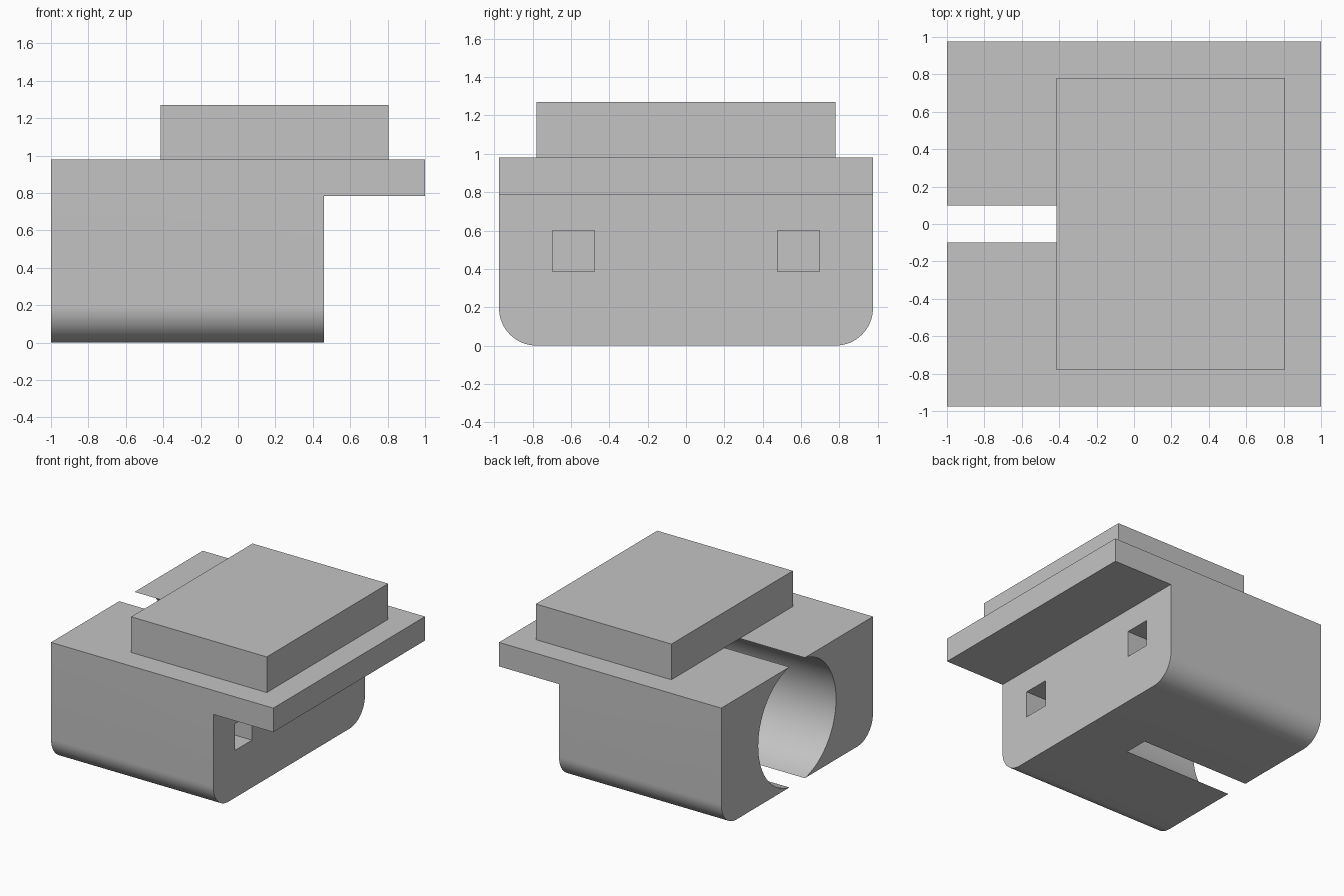
import bpy, bmesh, math

if "Cube" in bpy.data.objects:
    bpy.data.objects.remove(bpy.data.objects["Cube"], do_unlink=True)

grey = bpy.data.materials.new("plain grey")
grey.use_nodes = True
color = (0.55, 0.55, 0.55, 1)
grey.diffuse_color = color
for node in grey.node_tree.nodes:
    if node.type == 'BSDF_PRINCIPLED':
        node.inputs["Base Color"].default_value = color


def prism(name, outline, x0, x1):
    """Extrude a (y, z) outline along x."""
    bm = bmesh.new()
    face = bm.faces.new([bm.verts.new((x0, y, z)) for y, z in outline])
    ext = bmesh.ops.extrude_face_region(bm, geom=[face])
    moved = [v for v in ext["geom"] if isinstance(v, bmesh.types.BMVert)]
    bmesh.ops.translate(bm, verts=moved, vec=(x1 - x0, 0, 0))
    bmesh.ops.recalc_face_normals(bm, faces=bm.faces)
    mesh = bpy.data.meshes.new(name)
    bm.to_mesh(mesh)
    bm.free()
    mesh.materials.append(grey)
    obj = bpy.data.objects.new(name, mesh)
    bpy.context.collection.objects.link(obj)
    return obj


def box(name, x0, x1, y0, y1, z0, z1):
    return prism(name, [(y0, z0), (y1, z0), (y1, z1), (y0, z1)], x0, x1)


def arc(cy, cz, r, start, end, steps):
    angles = [math.radians(start + (end - start) * i / steps) for i in range(steps + 1)]
    return [(cy + r * math.cos(a), cz + r * math.sin(a)) for a in angles]


def select(obj):
    bpy.ops.object.select_all(action='DESELECT')
    obj.select_set(True)
    bpy.context.view_layer.objects.active = obj


def cut(target, cutter):
    cutter.hide_render = True
    mod = target.modifiers.new("cut", 'BOOLEAN')
    mod.operation = 'DIFFERENCE'
    mod.solver = 'EXACT'
    mod.object = cutter
    select(target)
    bpy.ops.object.modifier_apply(modifier=mod.name)
    bpy.data.objects.remove(cutter, do_unlink=True)


# Block with rounded lower edges
HALF, TOP, R = 0.975, 0.98, 0.195
outline = arc(-HALF + R, R, R, 180, 270, 16) + arc(HALF - R, R, R, 270, 360, 16)
body = prism("body", outline + [(HALF, TOP), (-HALF, TOP)], -1, 1)

# Space below the overhanging lip
cut(body, box("lip_cutter", 0.46, 1.2, -1.2, 1.2, -0.2, 0.785))

# Round blind bore that breaks through top and bottom as narrow slots
cut(body, prism("bore_cutter", arc(0, TOP / 2, 0.5, 0, 360, 120)[:-1], -1.2, -0.02))

# Square blind sockets under the lip
for side in (-1, 1):
    y0, y1 = sorted((side * 0.477, side * 0.695))
    cut(body, box("socket_cutter", 0.16, 0.6, y0, y1, 0.385, 0.6))

# Raised plate on top
plate = box("top_plate", -0.415, 0.805, -0.78, 0.78, TOP, 1.27)

select(body)
bpy.ops.object.shade_smooth_by_angle(angle=math.radians(30))
